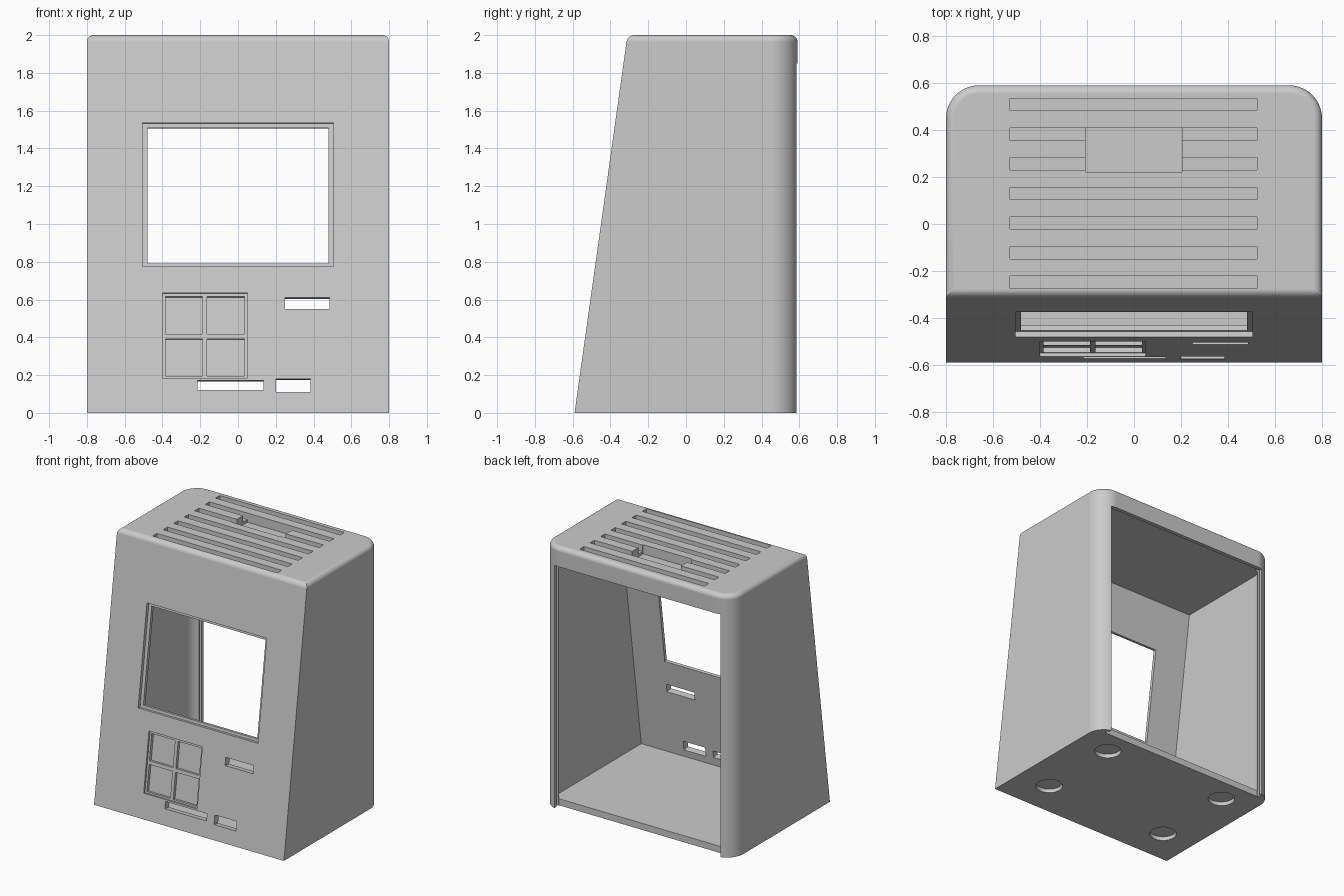
import bpy, bmesh, math
from mathutils import Matrix, Vector

cube = bpy.data.objects.get("Cube")
if cube:
    bpy.data.objects.remove(cube, do_unlink=True)

HALF_W, BACK, CORNER = 0.8, 0.59, 0.14
TILT = math.atan2(0.28, 2)          # lean of the front panel


def front_y(z):
    return -0.59 + z * math.tan(TILT)


def make_object(name, bm):
    bmesh.ops.recalc_face_normals(bm, faces=bm.faces)
    mesh = bpy.data.meshes.new(name)
    bm.to_mesh(mesh)
    bm.free()
    obj = bpy.data.objects.new(name, mesh)
    bpy.context.collection.objects.link(obj)
    return obj


def outline(z, inset):
    """Footprint with sharp front corners and rounded back corners."""
    w, f = HALF_W - inset, front_y(z) + inset
    r, c = CORNER - inset, HALF_W - CORNER
    right = [(w, f)]
    for i in range(15):
        a = math.pi / 2 * i / 14
        right.append((c + r * math.cos(a), BACK - CORNER + r * math.sin(a)))
    left = [(-x, y) for x, y in reversed(right)]
    return [(x, y, z) for x, y in right + left]


def loft(name, levels):
    bm = bmesh.new()
    rings = [[bm.verts.new(p) for p in outline(z, d)] for z, d in levels]
    for a, b in zip(rings, rings[1:]):
        for i in range(len(a)):
            j = (i + 1) % len(a)
            bm.faces.new((a[i], a[j], b[j], b[i]))
    bm.faces.new(rings[0])
    bm.faces.new(rings[-1])
    return make_object(name, bm)


def box(x0, x1, y0, y1, z0, z1, matrix=None):
    bm = bmesh.new()
    size = Matrix.Diagonal((x1 - x0, y1 - y0, z1 - z0, 1))
    mid = Matrix.Translation(((x0 + x1) / 2, (y0 + y1) / 2, (z0 + z1) / 2))
    bmesh.ops.create_cube(bm, size=1, matrix=(matrix or Matrix()) @ mid @ size)
    return make_object("cutter", bm)


def front_box(x0, x1, z0, z1, depth):
    """Box sunk square into the leaning front panel."""
    z = (z0 + z1) / 2
    h = (z1 - z0) / 2 / math.cos(TILT)
    frame = Matrix.Translation(Vector((0, front_y(z), z))) @ Matrix.Rotation(-TILT, 4, "X")
    return box(x0, x1, -0.1, depth, -h, h, frame)


def cut(target, cutter):
    cutter.hide_render = True
    mod = target.modifiers.new("cut", "BOOLEAN")
    mod.operation, mod.solver, mod.object = "DIFFERENCE", "EXACT", cutter
    bpy.context.view_layer.objects.active = target
    bpy.ops.object.modifier_apply(modifier=mod.name)
    bpy.data.objects.remove(cutter, do_unlink=True)


# Outer shell with a filleted top edge
FILLET = 0.035
levels = [(0, 0)]
for i in range(7):
    a = math.pi / 2 * i / 6
    levels.append((2 - FILLET + FILLET * math.sin(a), FILLET * (1 - math.cos(a))))
shell = loft("case_shell", levels)

# Hollow inside, rear opening and the groove for a sliding back panel
cut(shell, loft("cutter", [(0.05, 0.05), (1.87, 0.05)]))
cut(shell, box(-0.72, 0.72, 0.535, 0.56, -0.1, 1.885))
cut(shell, box(-0.70, 0.70, 0.53, 0.7, -0.1, 1.85))

# Screen window and its bezel step
cut(shell, front_box(-0.505, 0.505, 0.775, 1.535, 0.025))
cut(shell, front_box(-0.48, 0.48, 0.795, 1.512, 0.2))

# Keypad recess with four square pockets
cut(shell, front_box(-0.40, 0.05, 0.185, 0.635, 0.015))
for x in (-0.385, -0.163):
    for z in (0.197, 0.42):
        cut(shell, front_box(x, x + 0.197, z, z + 0.197, 0.038))

# Port slots through the front panel
for x0, x1, z0, z1 in ((0.25, 0.485, 0.55, 0.61),
                       (-0.215, 0.135, 0.12, 0.172),
                       (0.20, 0.385, 0.11, 0.18)):
    cut(shell, front_box(x0, x1, z0, z1, 0.15))

# Vent grooves and label pocket in the top
for i in range(7):
    y = -0.248 + 0.126 * i
    cut(shell, box(-0.527, 0.523, y - 0.026, y + 0.026, 1.95, 2.1))
cut(shell, box(-0.207, 0.205, 0.222, 0.408, 1.93, 2.1))

# Round foot pockets in the base
for x in (-0.53, 0.53):
    for y in (-0.31, 0.34):
        bm = bmesh.new()
        bmesh.ops.create_cone(bm, cap_ends=True, segments=32, radius1=0.095,
                              radius2=0.095, depth=0.06,
                              matrix=Matrix.Translation((x, y, 0)))
        cut(shell, make_object("cutter", bm))

# Plain grey plastic
grey = bpy.data.materials.new("grey_plastic")
grey.use_nodes = True
colour = (0.6, 0.6, 0.6, 1)
grey.diffuse_color = colour
grey.node_tree.nodes["Principled BSDF"].inputs["Base Color"].default_value = colour
shell.data.materials.clear()
shell.data.materials.append(grey)
for face in shell.data.polygons:
    face.material_index = 0

# Smooth the rounded edges only
bpy.ops.object.select_all(action="DESELECT")
shell.select_set(True)
bpy.context.view_layer.objects.active = shell
bpy.ops.object.shade_smooth_by_angle(angle=math.radians(30))
normals = shell.modifiers.new("even_normals", "WEIGHTED_NORMAL")
normals.keep_sharp = True
